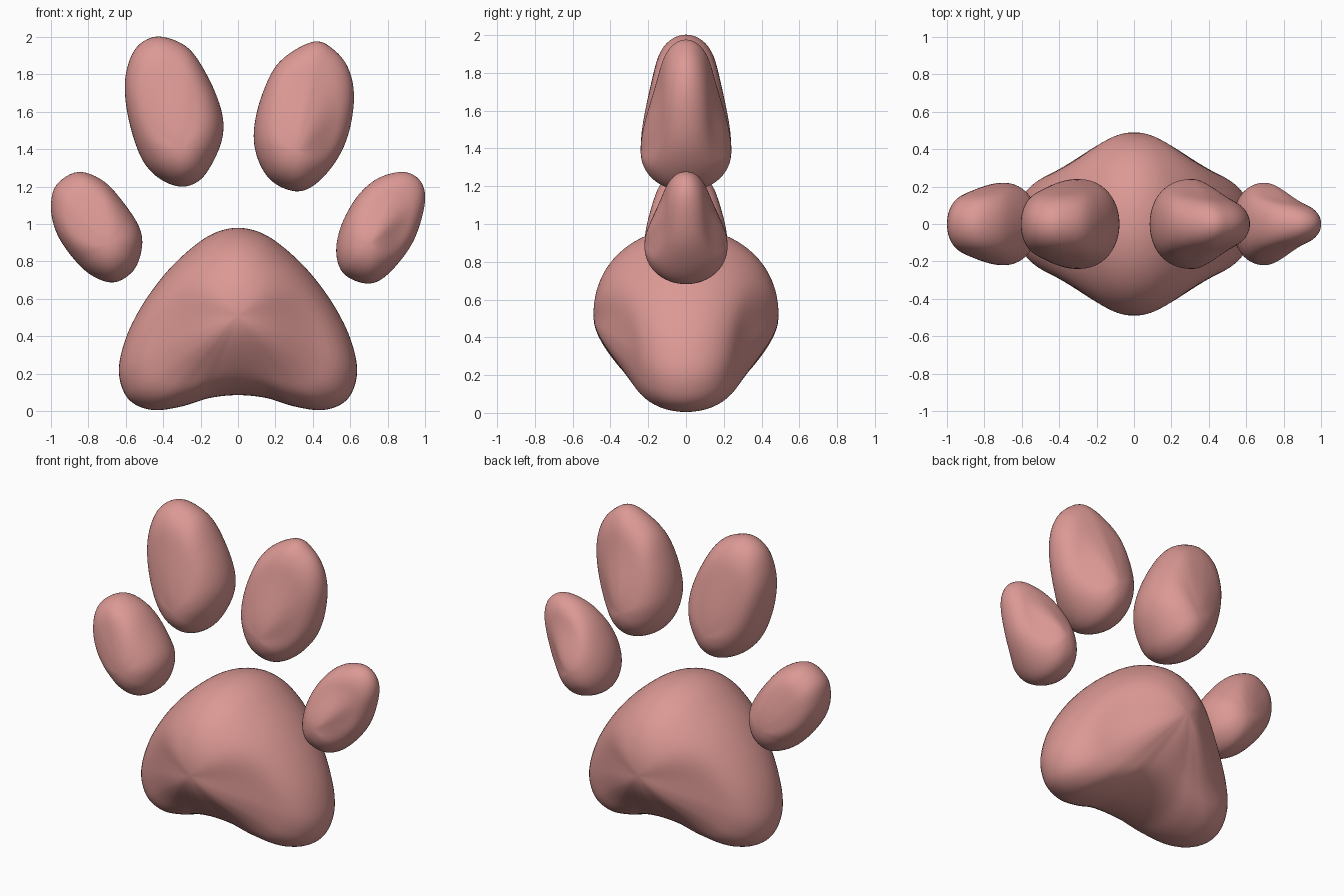
import bpy, bmesh
from math import sin, cos, pi, atan2, radians, sqrt
from mathutils import Vector

if "Cube" in bpy.data.objects:
    bpy.data.objects.remove(bpy.data.objects["Cube"])

pink = bpy.data.materials.new("pad_pink")
pink.diffuse_color = (0.72, 0.32, 0.30, 1)
pink.use_nodes = True
pink.node_tree.nodes["Principled BSDF"].inputs["Base Color"].default_value = pink.diffuse_color


def smooth_loop(pts, steps=6):
    """Closed Catmull-Rom curve through the outline points."""
    p = [Vector(q) for q in pts]
    out, n = [], len(p)
    for i in range(n):
        a, b, c, d = p[i - 1], p[i], p[(i + 1) % n], p[(i + 2) % n]
        for k in range(steps):
            t = k / steps
            out.append(0.5 * (2 * b + (c - a) * t + (2 * a - 5 * b + 4 * c - d) * t * t
                              + (3 * b - a - 3 * c + d) * t ** 3))
    return out


def pad(name, outline, peak, depth, slopes, rings=20):
    """Pillow in the xz plane, thickest at peak.
    slopes: (angle, pinch, squareness) shape the fall-off toward that direction."""
    loop, c = smooth_loop(outline), Vector(peak)

    def height(s, ang):
        pinch, power = 0.0, 2.2
        for deg, a, q in slopes:
            w = max(0, cos(ang - radians(deg))) ** 2
            pinch += w * a
            power += w * q
        u = min(1, s / 0.75)
        return depth * (1 - pinch * u * u * (3 - 2 * u)) * sqrt(max(0, 1 - s ** power))

    bm = bmesh.new()
    levels = [(sin(i / rings * pi / 2), -1) for i in range(1, rings + 1)]
    levels += [(s, 1) for s, _ in reversed(levels[:-1])]
    grid = []
    for s, side in levels:
        row = []
        for q in loop:
            d = q - c
            y = side * height(s, atan2(d.y, d.x)) if s < 0.9999 else 0
            row.append(bm.verts.new((c.x + s * d.x, y, c.y + s * d.y)))
        grid.append(row)
    n = len(loop)
    front = bm.verts.new((c.x, -depth, c.y))
    back = bm.verts.new((c.x, depth, c.y))
    for j in range(n):
        k = (j + 1) % n
        bm.faces.new((front, grid[0][j], grid[0][k]))
        bm.faces.new((back, grid[-1][k], grid[-1][j]))
        for r0, r1 in zip(grid, grid[1:]):
            bm.faces.new((r0[j], r1[j], r1[k], r0[k]))
    bmesh.ops.recalc_face_normals(bm, faces=bm.faces)
    for f in bm.faces:
        f.smooth = True
    me = bpy.data.meshes.new(name)
    bm.to_mesh(me)
    bm.free()
    me.materials.append(pink)
    ob = bpy.data.objects.new(name, me)
    bpy.context.collection.objects.link(ob)


# Large heel pad: mirrored half outline, two lower lobes
half = [(.13, .95), (.25, .87), (.38, .745), (.5, .585), (.59, .415), (.635, .25),
        (.622, .13), (.565, .045), (.45, .005), (.3, .025), (.15, .07)]
heel = [(0, .98)] + half + [(0, .085)] + [(-x, z) for x, z in reversed(half)]
pad("heel_pad", heel, (0, .51), .49, [(-30, .38, 1.8), (210, .38, 1.8)])

# Inner toes
pad("inner_toe_left",
    [(-.4, 2), (-.26, 1.935), (-.15, 1.765), (-.085, 1.59), (-.085, 1.455), (-.14, 1.32),
     (-.21, 1.23), (-.31, 1.2), (-.43, 1.25), (-.52, 1.36), (-.585, 1.56), (-.605, 1.75),
     (-.57, 1.9), (-.5, 1.98)],
    (-.3, 1.4), .24, [(110, .24, 2.6)])
pad("inner_toe_right",
    [(.405, 1.975), (.52, 1.925), (.595, 1.82), (.62, 1.67), (.59, 1.48), (.52, 1.33),
     (.41, 1.21), (.305, 1.175), (.18, 1.23), (.105, 1.35), (.085, 1.5), (.13, 1.695),
     (.225, 1.87)],
    (.31, 1.39), .24, [(95, .2, 2.2), (35, .3, .2)])

# Outer toes
pad("outer_toe_left",
    [(-.855, 1.278), (-.72, 1.23), (-.605, 1.105), (-.525, .975), (-.515, .865), (-.56, .75),
     (-.665, .688), (-.79, .73), (-.9, .84), (-.975, .965), (-1, 1.095), (-.97, 1.21)],
    (-.7, .89), .22, [(130, .22, 2.6)])
pad("outer_toe_right",
    [(.885, 1.278), (.975, 1.23), (1, 1.12), (.95, .935), (.865, .8), (.76, .7),
     (.665, .685), (.56, .74), (.525, .855), (.555, 1), (.64, 1.15), (.75, 1.245)],
    (.7, .89), .22, [(80, .2, 1.8), (30, .32, .2)])
